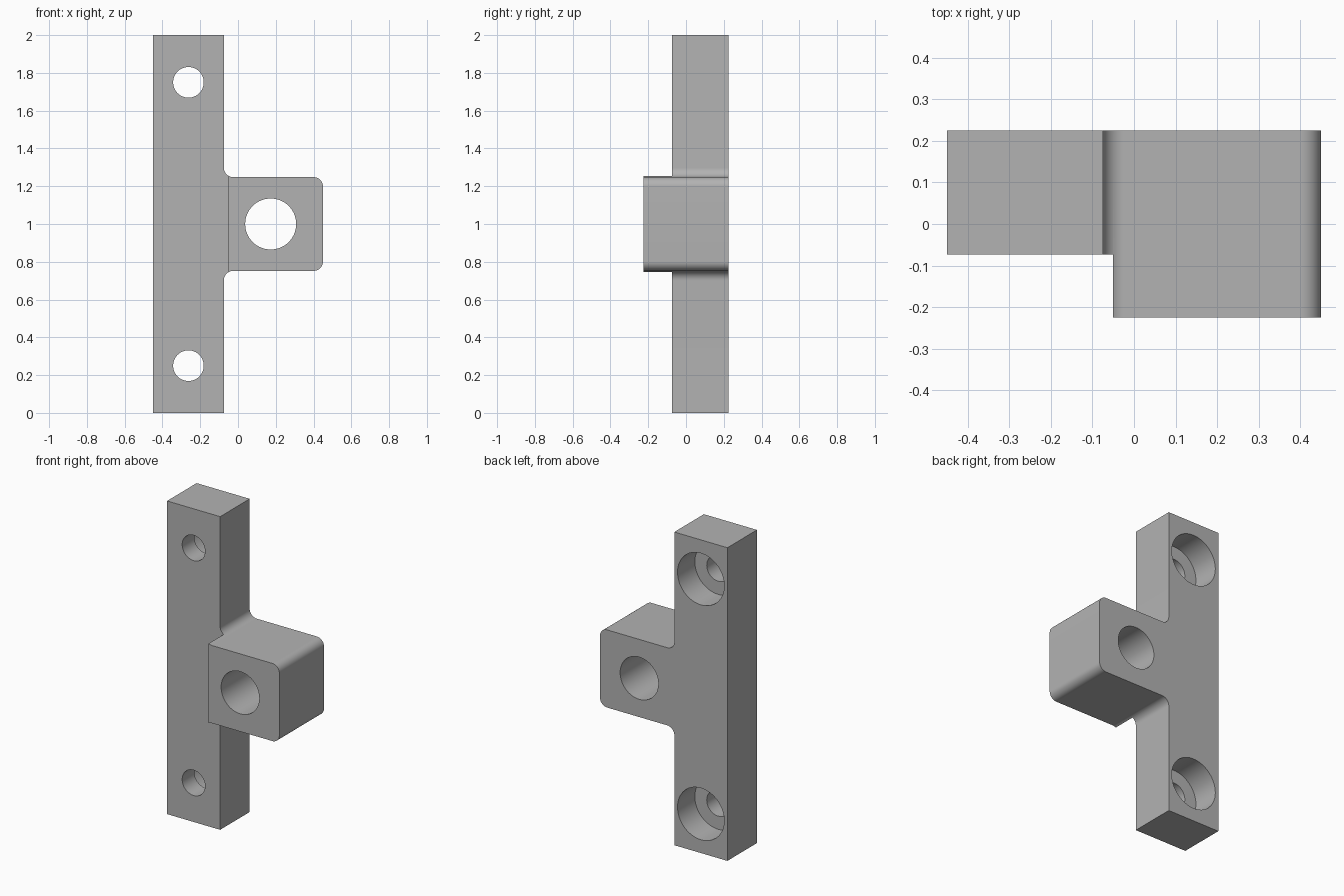
import bpy, bmesh
from math import cos, sin, radians
from mathutils import Matrix, Vector

if "Cube" in bpy.data.objects:
    bpy.data.objects.remove(bpy.data.objects["Cube"])

BAR_L, BAR_R = -0.45, -0.075        # bar sides
BAR_FRONT, BACK, FRONT = -0.073, 0.225, -0.225
BLOCK_R, BLOCK_STEP = 0.45, -0.05   # block sides
TOP, MID, HALF, R = 2.0, 1.0, 0.248, 0.05

grey = bpy.data.materials.new("grey")
grey.use_nodes = True
grey.diffuse_color = (0.45, 0.45, 0.45, 1)
grey.node_tree.nodes["Principled BSDF"].inputs["Base Color"].default_value = grey.diffuse_color


def finish(bm, name):
    bmesh.ops.recalc_face_normals(bm, faces=bm.faces)
    mesh = bpy.data.meshes.new(name)
    bm.to_mesh(mesh)
    bm.free()
    mesh.materials.append(grey)
    ob = bpy.data.objects.new(name, mesh)
    bpy.context.collection.objects.link(ob)
    return ob


def arc(cx, cz, start, end, steps=12):
    angles = [radians(start + (end - start) * i / steps) for i in range(steps + 1)]
    return [(cx + R * cos(a), cz + R * sin(a)) for a in angles]


def extrude_profile(points, name):
    bm = bmesh.new()
    face = bm.faces.new([bm.verts.new((x, FRONT, z)) for x, z in points])
    out = bmesh.ops.extrude_face_region(bm, geom=[face])
    verts = [v for v in out["geom"] if isinstance(v, bmesh.types.BMVert)]
    bmesh.ops.translate(bm, verts=verts, vec=(0, BACK - FRONT, 0))
    return finish(bm, name)


def cylinder(x, z, radius, y0, y1):
    bm = bmesh.new()
    bmesh.ops.create_cone(bm, cap_ends=True, segments=64, radius1=radius,
                          radius2=radius, depth=y1 - y0)
    bmesh.ops.transform(bm, verts=bm.verts, matrix=Matrix.Translation(
        (x, (y0 + y1) / 2, z)) @ Matrix.Rotation(radians(90), 4, "X"))
    return finish(bm, "hole_cutter")


def box(low, high):
    bm = bmesh.new()
    bmesh.ops.create_cube(bm, size=1)
    low, high = Vector(low), Vector(high)
    for v in bm.verts:
        v.co = (low + high) / 2 + v.co * (high - low)
    return finish(bm, "step_cutter")


# Upper half outline: rounded outer corner, then inner fillet up to the bar
upper = arc(BLOCK_R - R, MID + HALF - R, 0, 90)
upper += arc(BAR_R + R, MID + HALF + R, 270, 180)
upper += [(BAR_R, TOP), (BAR_L, TOP)]
lower = [(x, 2 * MID - z) for x, z in reversed(upper)]
bracket = extrude_profile(upper + lower, "mounting_bracket")

# Bar is set back from the block face
cutters = [box((BAR_L - 1, FRONT - 1, -1), (BLOCK_STEP, BAR_FRONT, TOP + 1))]
# Main hole through the block
cutters.append(cylinder(0.173, MID, 0.135, FRONT - 0.1, BACK + 0.1))
# Screw holes, counterbored from the back
for z in (0.25, 1.75):
    x = (BAR_L + BAR_R) / 2
    cutters.append(cylinder(x, z, 0.081, FRONT - 0.1, BACK + 0.1))
    cutters.append(cylinder(x, z, 0.165, BACK - 0.175, BACK + 0.1))

for cutter in cutters:
    cutter.hide_render = True
    mod = bracket.modifiers.new("cut", "BOOLEAN")
    mod.operation = "DIFFERENCE"
    mod.solver = "EXACT"
    mod.object = cutter

# Bake the cuts and drop the helpers
evaluated = bracket.evaluated_get(bpy.context.evaluated_depsgraph_get())
baked = bpy.data.meshes.new_from_object(evaluated)
bracket.modifiers.clear()
bracket.data = baked
for cutter in cutters:
    bpy.data.objects.remove(cutter)

bpy.ops.object.select_all(action="DESELECT")
bracket.select_set(True)
bpy.context.view_layer.objects.active = bracket
bpy.ops.object.shade_smooth_by_angle(angle=radians(30))
